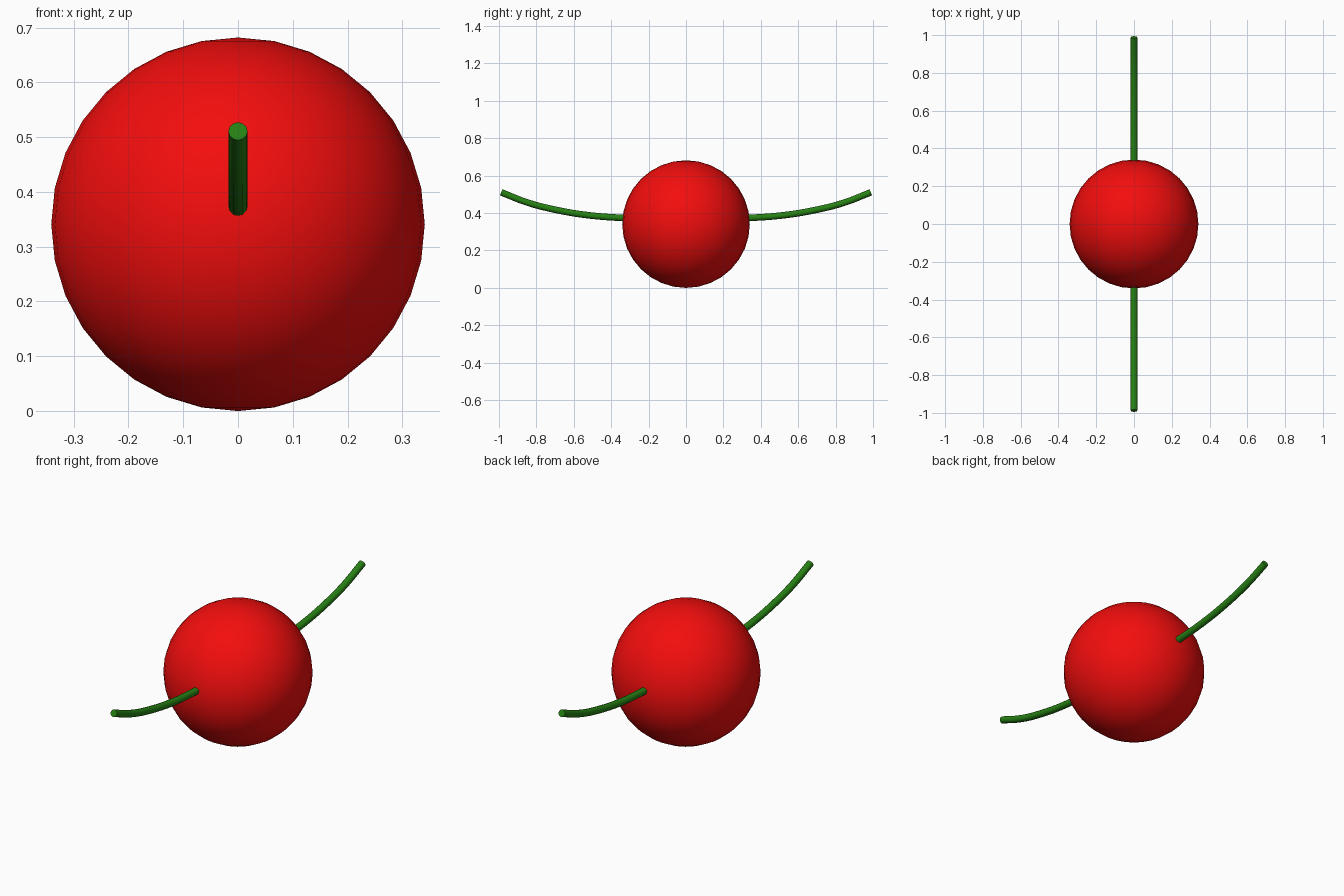
import bpy
import math

if "Cube" in bpy.data.objects:
    bpy.data.objects.remove(bpy.data.objects["Cube"])


def paint(obj, name, color):
    mat = bpy.data.materials.new(name)
    mat.diffuse_color = color
    mat.use_nodes = True
    mat.node_tree.nodes["Principled BSDF"].inputs["Base Color"].default_value = mat.diffuse_color
    obj.data.materials.append(mat)


# Round berry resting on the ground
R = 0.341
bpy.ops.mesh.primitive_uv_sphere_add(segments=32, ring_count=16, radius=R, location=(0, 0, R))
berry = bpy.context.object
berry.name = "berry"
bpy.ops.object.shade_smooth()
paint(berry, "berry_red", (0.9, 0.004, 0.004, 1))

# Upward-curving stem profile (y, z), one copy on each side
PATH = [(0.0, 0.36), (0.34, 0.374), (0.52, 0.388), (0.70, 0.418),
        (0.85, 0.457), (0.988, 0.511)]


def stem(name, side):
    curve = bpy.data.curves.new(name, "CURVE")
    curve.dimensions = "3D"
    curve.bevel_depth = 0.0175
    curve.bevel_resolution = 4
    curve.resolution_u = 4
    curve.use_fill_caps = True
    spline = curve.splines.new("BEZIER")
    spline.bezier_points.add(len(PATH) - 1)
    for p, (y, z) in zip(spline.bezier_points, PATH):
        p.co = (0, side * y, z)
        p.handle_left_type = p.handle_right_type = "AUTO"
    obj = bpy.data.objects.new(name, curve)
    bpy.context.collection.objects.link(obj)
    # Bake to a mesh so the cut end stays crisp
    bpy.ops.object.select_all(action="DESELECT")
    obj.select_set(True)
    bpy.context.view_layer.objects.active = obj
    bpy.ops.object.convert(target="MESH")
    obj = bpy.context.object
    bpy.ops.object.shade_smooth_by_angle(angle=math.radians(40))
    paint(obj, name + "_green", (0.02, 0.22, 0.007, 1))


stem("front_stem", -1)
stem("back_stem", 1)
